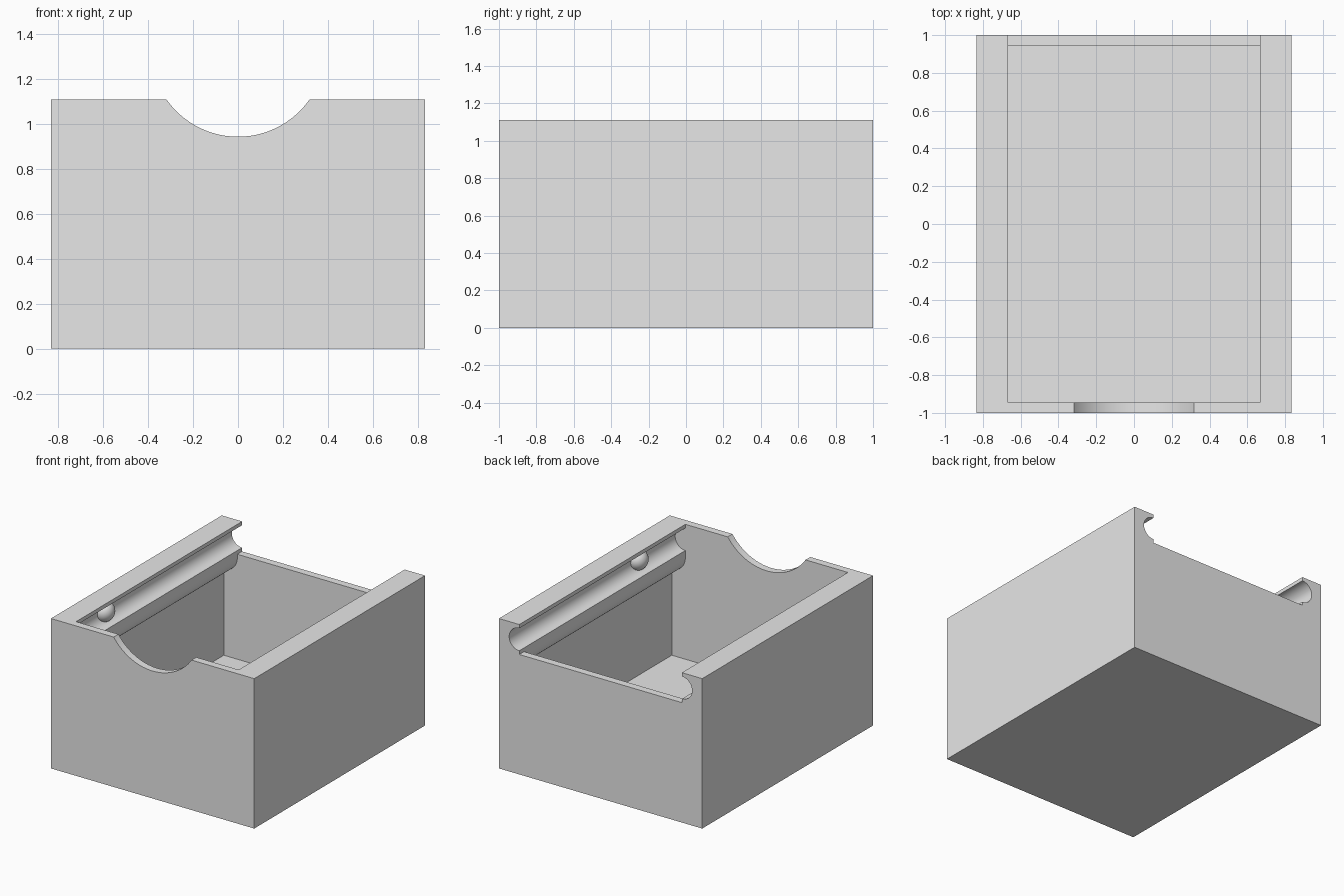
import bpy, bmesh, math

if "Cube" in bpy.data.objects:
    bpy.data.objects.remove(bpy.data.objects["Cube"], do_unlink=True)

# Main dimensions
U = 1 / 18
HALF_W, HALF_L, HEIGHT = 15 * U, 1.0, 20 * U
INNER_X, INNER_Y, FLOOR = 14 * U, 17 * U, 2 * U
RAIL_X, RAIL_R, RAIL_Z = 12 * U, 2 * U, 15.5 * U
SLOT_Z, GROOVE_Z, GROOVE_R = 16 * U, 18 * U, 1.5 * U
ABOVE = HEIGHT + 0.1

grey = bpy.data.materials.new("light_grey")
grey.use_nodes = True
grey.diffuse_color = (0.8, 0.8, 0.8, 1)
grey.node_tree.nodes["Principled BSDF"].inputs["Base Color"].default_value = (0.8, 0.8, 0.8, 1)


def make_object(name, bm):
    mesh = bpy.data.meshes.new(name)
    bm.to_mesh(mesh)
    bm.free()
    mesh.materials.append(grey)
    obj = bpy.data.objects.new(name, mesh)
    bpy.context.collection.objects.link(obj)
    return obj


def prism(name, profile, y0, y1):
    """Extrude an (x, z) outline along y."""
    bm = bmesh.new()
    face = bm.faces.new([bm.verts.new((x, y0, z)) for x, z in profile])
    out = bmesh.ops.extrude_face_region(bm, geom=[face])
    moved = [v for v in out["geom"] if isinstance(v, bmesh.types.BMVert)]
    bmesh.ops.translate(bm, verts=moved, vec=(0, y1 - y0, 0))
    bmesh.ops.recalc_face_normals(bm, faces=bm.faces)
    return make_object(name, bm)


def arc(cx, cz, r, start, end, steps):
    angles = [math.radians(start + (end - start) * i / steps) for i in range(steps + 1)]
    return [(cx + r * math.cos(a), cz + r * math.sin(a)) for a in angles]


def rectangle(half, z0, z1):
    return [(-half, z0), (half, z0), (half, z1), (-half, z1)]


def circle(cx, cz, r, steps):
    return arc(cx, cz, r, 0, 360, steps)[:-1]


def smooth(obj):
    bpy.ops.object.select_all(action="DESELECT")
    obj.select_set(True)
    bpy.context.view_layer.objects.active = obj
    bpy.ops.object.shade_smooth_by_angle(angle=math.radians(30))


# Box body
body = prism("box_body", rectangle(HALF_W, 0, HEIGHT), -HALF_L, HALF_L)

# Cavity, narrowing under rounded rails near the top
right = [(INNER_X, FLOOR)] + arc(INNER_X, RAIL_Z, RAIL_R, 270, 180, 12) + [(RAIL_X, ABOVE)]
left = [(-x, z) for x, z in reversed(right)]
cutters = [prism("cavity_cutter", right + left, -INNER_Y, INNER_Y)]

# Open slot in the back wall
cutters.append(prism("slot_cutter", rectangle(RAIL_X, SLOT_Z, ABOVE), 0.5, HALF_L + 0.1))

# Round sliding grooves in both rails
for side in (-1, 1):
    cutters.append(prism("groove_cutter", circle(side * RAIL_X, GROOVE_Z, GROOVE_R, 48),
                         -INNER_Y, HALF_L + 0.1))

# Thumb notch in the front wall
cutters.append(prism("notch_cutter", circle(0, 24 * U, 7 * U, 96), -HALF_L - 0.1, -0.8))

for cutter in cutters:
    cutter.hide_render = True
    mod = body.modifiers.new(cutter.name, "BOOLEAN")
    mod.operation = "DIFFERENCE"
    mod.solver = "EXACT"
    mod.object = cutter

# Bake the cuts and drop the cutters
depsgraph = bpy.context.evaluated_depsgraph_get()
baked = bpy.data.meshes.new_from_object(body.evaluated_get(depsgraph))
body.modifiers.clear()
body.data = baked
for cutter in cutters:
    bpy.data.objects.remove(cutter, do_unlink=True)
smooth(body)

# Snap bumps inside the grooves
for name, side in (("right_snap_bump", -1), ("left_snap_bump", 1)):
    bm = bmesh.new()
    bmesh.ops.create_uvsphere(bm, u_segments=32, v_segments=16, radius=0.077)
    bump = make_object(name, bm)
    bump.location = (side * (RAIL_X + GROOVE_R), -0.5, GROOVE_Z)
    smooth(bump)
